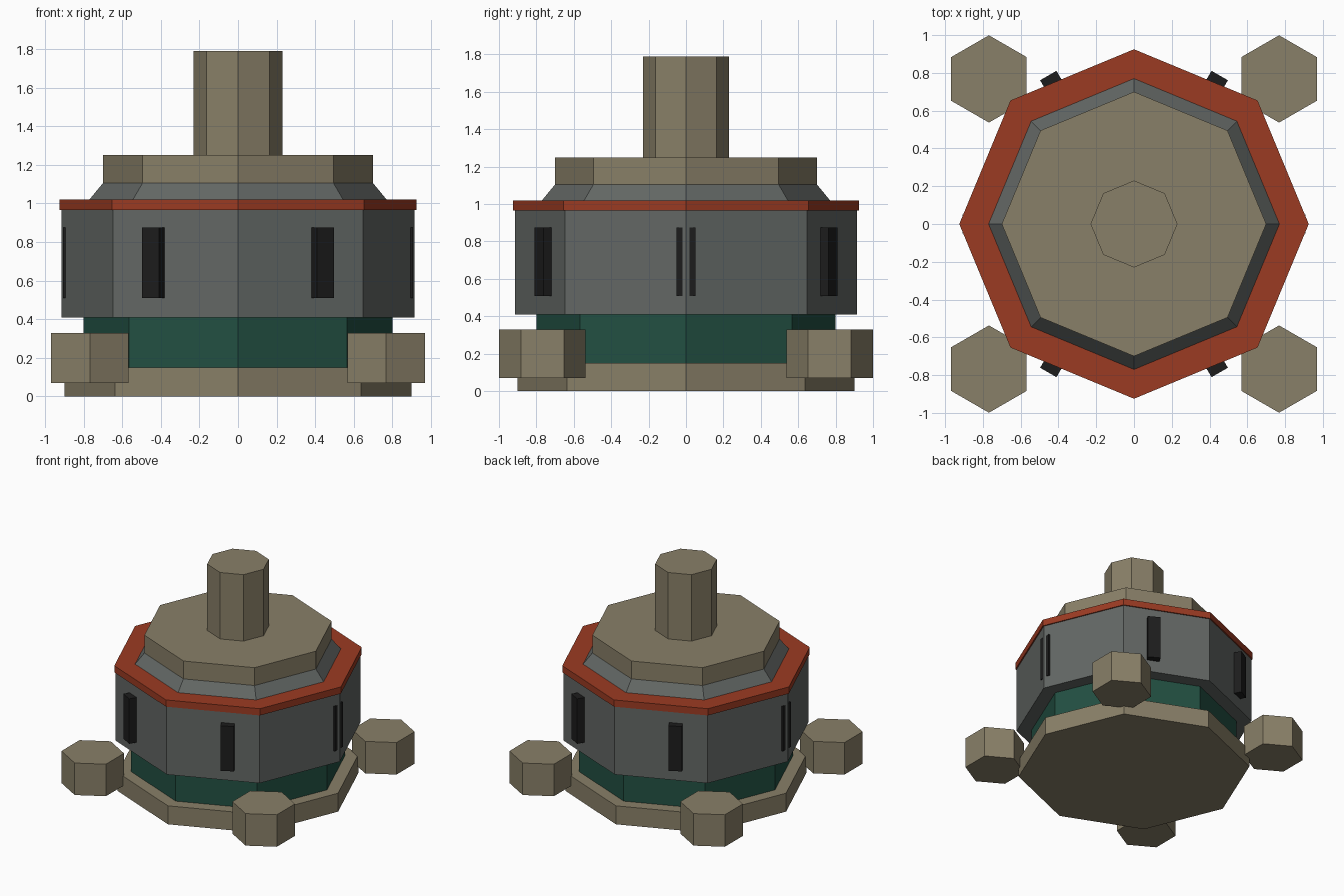
import bpy, bmesh, math
from mathutils import Matrix

if "Cube" in bpy.data.objects:
    bpy.data.objects.remove(bpy.data.objects["Cube"])


def material(name, rgb):
    m = bpy.data.materials.new(name)
    m.diffuse_color = (*rgb, 1)
    m.use_nodes = True
    m.node_tree.nodes["Principled BSDF"].inputs["Base Color"].default_value = m.diffuse_color
    return m


TAN = material("tan stone", (0.25, 0.215, 0.138))
GREY = material("grey metal", (0.125, 0.137, 0.130))
GREEN = material("dark green", (0.016, 0.080, 0.055))
RED = material("rust red", (0.33, 0.043, 0.016))
BLACK = material("vent black", (0.012, 0.012, 0.012))


def finish(name, bm, mat):
    me = bpy.data.meshes.new(name)
    bmesh.ops.recalc_face_normals(bm, faces=bm.faces)
    bm.to_mesh(me)
    bm.free()
    me.materials.append(mat)
    ob = bpy.data.objects.new(name, me)
    bpy.context.collection.objects.link(ob)
    return ob


def prism(name, mat, r1, r2, z1, z2, sides=8, x=0, y=0, turn=0):
    """Upright prism or cone; first corner points at angle `turn`."""
    bm = bmesh.new()
    rings = []
    for r, z in ((r1, z1), (r2, z2)):
        rings.append([bm.verts.new((x + r * math.cos(turn + 2 * math.pi * i / sides),
                                    y + r * math.sin(turn + 2 * math.pi * i / sides), z))
                      for i in range(sides)])
    for i in range(sides):
        j = (i + 1) % sides
        bm.faces.new((rings[0][i], rings[0][j], rings[1][j], rings[1][i]))
    bm.faces.new(rings[0])
    bm.faces.new(rings[1])
    return finish(name, bm, mat)


# Stacked octagonal sections
prism("base_plate", TAN, 0.90, 0.90, 0, 0.15)
prism("green_neck", GREEN, 0.80, 0.80, 0.15, 0.41)
prism("main_drum", GREY, 0.915, 0.915, 0.41, 0.965)
prism("red_rim", RED, 0.925, 0.925, 0.965, 1.02)
prism("sloped_collar", GREY, 0.77, 0.70, 1.02, 1.105)
prism("top_cap", TAN, 0.70, 0.70, 1.105, 1.25)
prism("top_shaft", TAN, 0.23, 0.23, 1.25, 1.79)

# Four hexagonal feet
for sx in (-1, 1):
    for sy in (-1, 1):
        prism("corner_foot", TAN, 0.231, 0.231, 0.07, 0.33, 6,
              0.768 * sx, 0.768 * sy, math.pi / 2)

# Six vents spaced evenly round the drum
for k in range(6):
    bm = bmesh.new()
    bmesh.ops.create_cube(bm, size=1)
    bm.transform(Matrix.Rotation(k * math.pi / 3, 4, 'Z')
                 @ Matrix.Translation((0.8725, 0, 0.692))
                 @ Matrix.Diagonal((0.07, 0.10, 0.365, 1)))
    finish("drum_vent", bm, BLACK)
